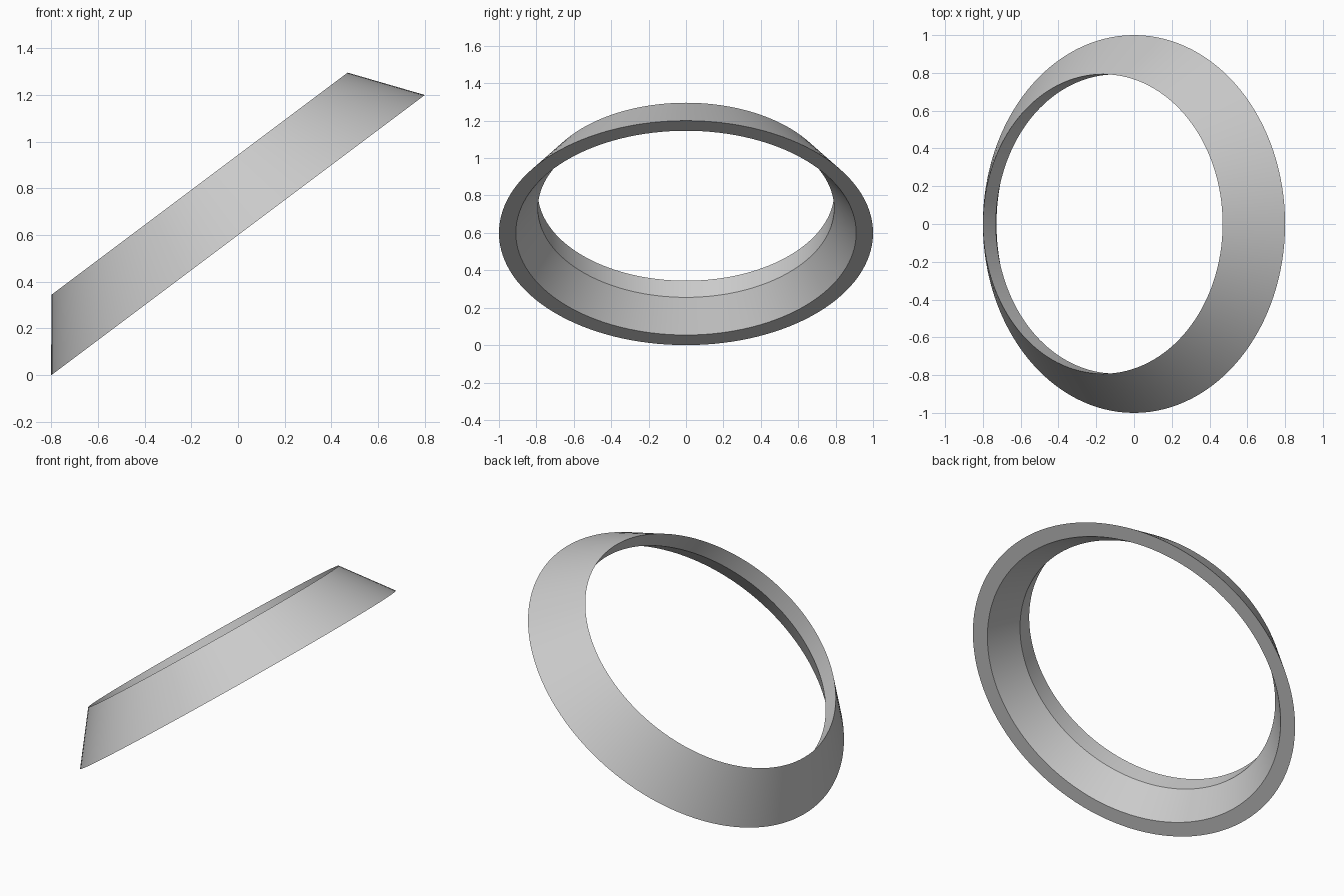
import bpy, bmesh, math
from mathutils import Matrix

cube = bpy.data.objects.get("Cube")
if cube:
    bpy.data.objects.remove(cube, do_unlink=True)

# Plain grey finish
grey = bpy.data.materials.new("light_grey")
grey.use_nodes = True
colour = (0.6, 0.6, 0.6, 1)
grey.diffuse_color = colour
grey.node_tree.nodes["Principled BSDF"].inputs["Base Color"].default_value = colour

SEGMENTS = 128
TILT = math.atan2(-0.6, 0.8)

# Closed cross-section (radius, height): flat base, sloped outside,
# knife-edge rim, straight bore, flared mouth
profile = [(1.0, 0), (0.793, 0.275), (0.792, 0.163), (0.91, 0)]

bm = bmesh.new()
loops = []
for radius, height in profile:
    loops.append([bm.verts.new((radius * math.cos(a), radius * math.sin(a), height))
                  for a in (math.tau * i / SEGMENTS for i in range(SEGMENTS))])
for lower, upper in zip(loops, loops[1:] + loops[:1]):
    for i in range(SEGMENTS):
        j = (i + 1) % SEGMENTS
        bm.faces.new((lower[i], lower[j], upper[j], upper[i]))
bmesh.ops.recalc_face_normals(bm, faces=bm.faces)

# Lean the ring so its low side rests on the floor
bm.transform(Matrix.Translation((0, 0, 0.6)) @ Matrix.Rotation(TILT, 4, "Y"))

mesh = bpy.data.meshes.new("tilted_ring")
bm.to_mesh(mesh)
bm.free()
mesh.materials.append(grey)
ring = bpy.data.objects.new("tilted_ring", mesh)
bpy.context.collection.objects.link(ring)

bpy.ops.object.select_all(action="DESELECT")
ring.select_set(True)
bpy.context.view_layer.objects.active = ring
bpy.ops.object.shade_smooth_by_angle(angle=math.radians(30))
